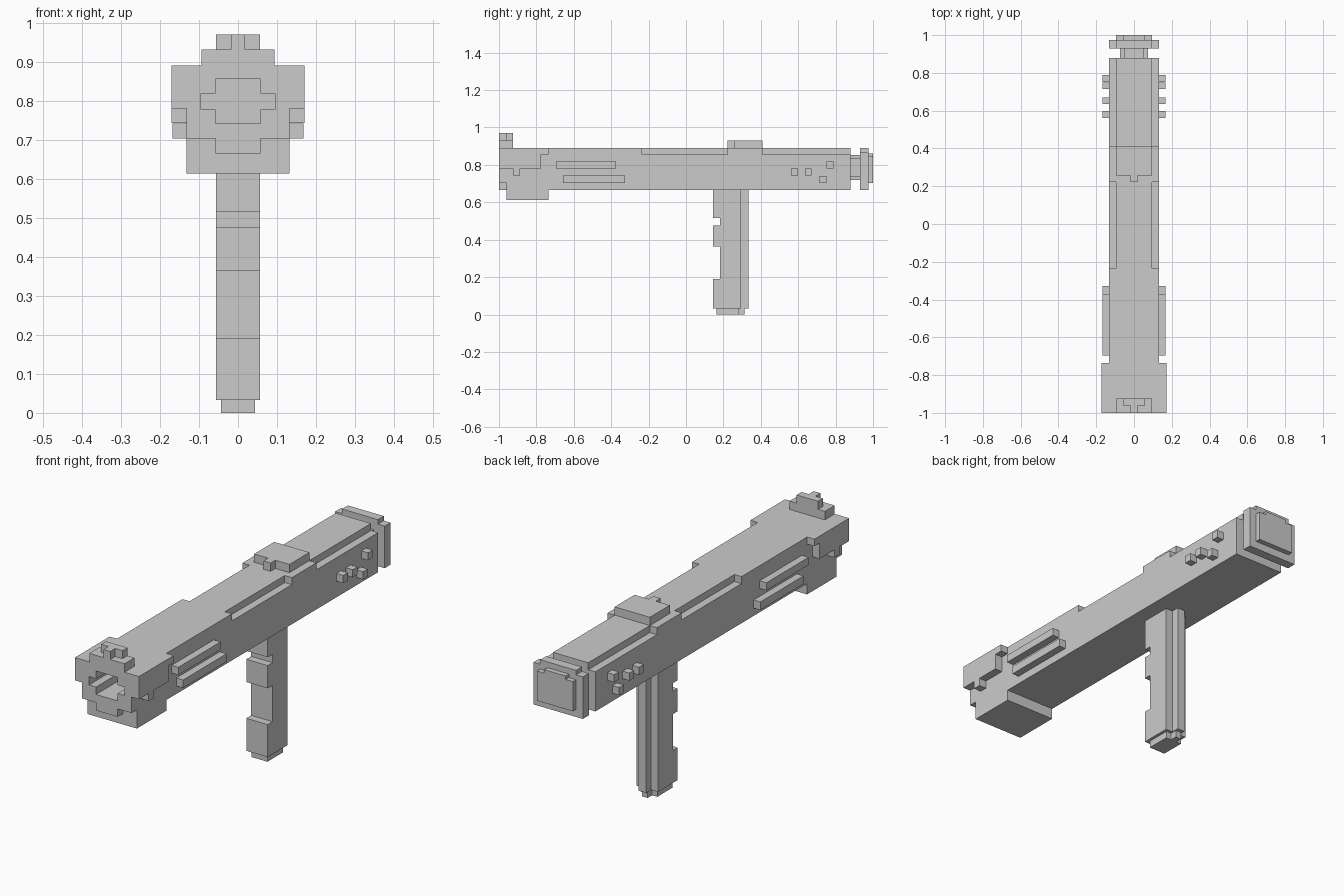
import bpy, bmesh

if "Cube" in bpy.data.objects:
    bpy.data.objects.remove(bpy.data.objects["Cube"])


def make(name, bm):
    bmesh.ops.recalc_face_normals(bm, faces=bm.faces)
    me = bpy.data.meshes.new(name)
    bm.to_mesh(me)
    bm.free()
    ob = bpy.data.objects.new(name, me)
    bpy.context.collection.objects.link(ob)
    return ob


def prism(bm, half, axis, a, b):
    """Extrude a symmetric outline (right half, given bottom to top) along y or z."""
    pts = half + [(-x, v) for x, v in reversed(half)]
    place = (lambda x, v, d: (x, d, v)) if axis == 'y' else (lambda x, v, d: (x, v, d))
    face = bm.faces.new([bm.verts.new(place(x, v, a)) for x, v in pts])
    ext = bmesh.ops.extrude_face_region(bm, geom=[face])
    vec = (0, b - a, 0) if axis == 'y' else (0, 0, b - a)
    bmesh.ops.translate(bm, verts=[g for g in ext['geom'] if isinstance(g, bmesh.types.BMVert)], vec=vec)


def box(bm, x0, x1, y0, y1, z0, z1):
    vs = bmesh.ops.create_cube(bm, size=1)['verts']
    bmesh.ops.scale(bm, verts=vs, vec=(x1 - x0, y1 - y0, z1 - z0))
    bmesh.ops.translate(bm, verts=vs, vec=((x0 + x1) / 2, (y0 + y1) / 2, (z0 + z1) / 2))


def part(name, half, axis, a, b):
    bm = bmesh.new()
    prism(bm, half, axis, a, b)
    return make(name, bm)


def block(name, w, y0, y1, z0, z1):
    bm = bmesh.new()
    box(bm, -w, w, y0, y1, z0, z1)
    return make(name, bm)


def side_part(name, yz, x0=0.12, x1=0.17):
    """Side outline in y-z, extruded outward and mirrored to both sides."""
    bm = bmesh.new()
    face = bm.faces.new([bm.verts.new((x0, y, z)) for y, z in yz])
    ext = bmesh.ops.extrude_face_region(bm, geom=[face])
    bmesh.ops.translate(bm, verts=[g for g in ext['geom'] if isinstance(g, bmesh.types.BMVert)],
                        vec=(x1 - x0, 0, 0))
    ob = make(name, bm)
    m = ob.modifiers.new("mirror", 'MIRROR')
    m.use_axis[0] = True
    return ob


def rect(y0, y1, z0, z1):
    return [(y0, z0), (y1, z0), (y1, z1), (y0, z1)]


# Long body, cut by the bore, the shoulder ledges and the front lower corners
body = block("body", 0.132, -1, 0.88, 0.665, 0.89)
bm = bmesh.new()
prism(bm, [(0.058, 0.742), (0.058, 0.778), (0.095, 0.778), (0.095, 0.818), (0.058, 0.818), (0.058, 0.855)],
      'y', -1.05, -0.80)
for s in (-1, 1):
    for y0, y1 in ((-0.235, 0.222), (0.41, 0.95)):
        box(bm, *sorted((s * 0.094, s * 0.2)), y0, y1, 0.856, 0.95)
    box(bm, *sorted((s * 0.058, s * 0.2)), -1.05, -0.96, 0.6, 0.703)
cutter = make("body_cutter", bm)
cutter.hide_render = True
cutter.hide_viewport = False
cutter.display_type = 'WIRE'
cut = body.modifiers.new("cut", 'BOOLEAN')
cut.operation = 'DIFFERENCE'
cut.solver = 'EXACT'
cut.object = cutter

# Muzzle flange, chin and side details
side_part("muzzle_flange", [(-1, 0.89), (-1, 0.78), (-0.925, 0.78), (-0.925, 0.743), (-0.888, 0.743),
                            (-0.888, 0.78), (-0.775, 0.78), (-0.775, 0.856), (-0.735, 0.856), (-0.735, 0.89)],
          0.12, 0.171)
block("muzzle_chin", 0.132, -0.96, -0.735, 0.613, 0.67)
side_part("upper_side_rail", rect(-0.695, -0.373, 0.78, 0.817), 0.12, 0.168)
side_part("lower_side_rail", rect(-0.658, -0.327, 0.703, 0.742), 0.12, 0.168)
for i, (y, z) in enumerate(((0.562, 0.743), (0.635, 0.743), (0.714, 0.703), (0.752, 0.78))):
    side_part(f"side_button_{i + 1}", rect(y, y + 0.036, z, z + 0.037), 0.12, 0.168)

# Front and rear sights
block("front_sight_base", 0.094, -1, -0.925, 0.885, 0.931)
part("front_sight_post", [(0.018, -1), (0.018, -0.962), (0.057, -0.962), (0.057, -0.925)], 'z', 0.925, 0.97)
part("rear_sight", [(0.019, 0.222), (0.019, 0.258), (0.094, 0.258), (0.094, 0.41)], 'z', 0.885, 0.93)

# Rear neck, flange and end cap
part("rear_neck", [(0.054, 0.718), (0.054, 0.737), (0.073, 0.737), (0.073, 0.836), (0.054, 0.836), (0.054, 0.853)],
     'y', 0.87, 0.94)
part("rear_flange", [(0.132, 0.665), (0.132, 0.868), (0.096, 0.868), (0.096, 0.89)], 'y', 0.93, 0.975)
part("end_cap", [(0.096, 0.702), (0.096, 0.845), (0.058, 0.845), (0.058, 0.862)], 'y', 0.97, 1.0)

# Grip with finger bumps and rear spine
part("grip", [(0.057, 0.182), (0.057, 0.295), (0.02, 0.295), (0.02, 0.333)], 'z', 0.033, 0.67)
for i, (z0, z1) in enumerate(((0.033, 0.19), (0.365, 0.475), (0.515, 0.67))):
    block(f"finger_bump_{i + 1}", 0.057, 0.145, 0.19, z0, z1)
part("grip_foot", [(0.043, 0.163), (0.043, 0.28), (0.015, 0.28), (0.015, 0.314)], 'z', 0, 0.04)
